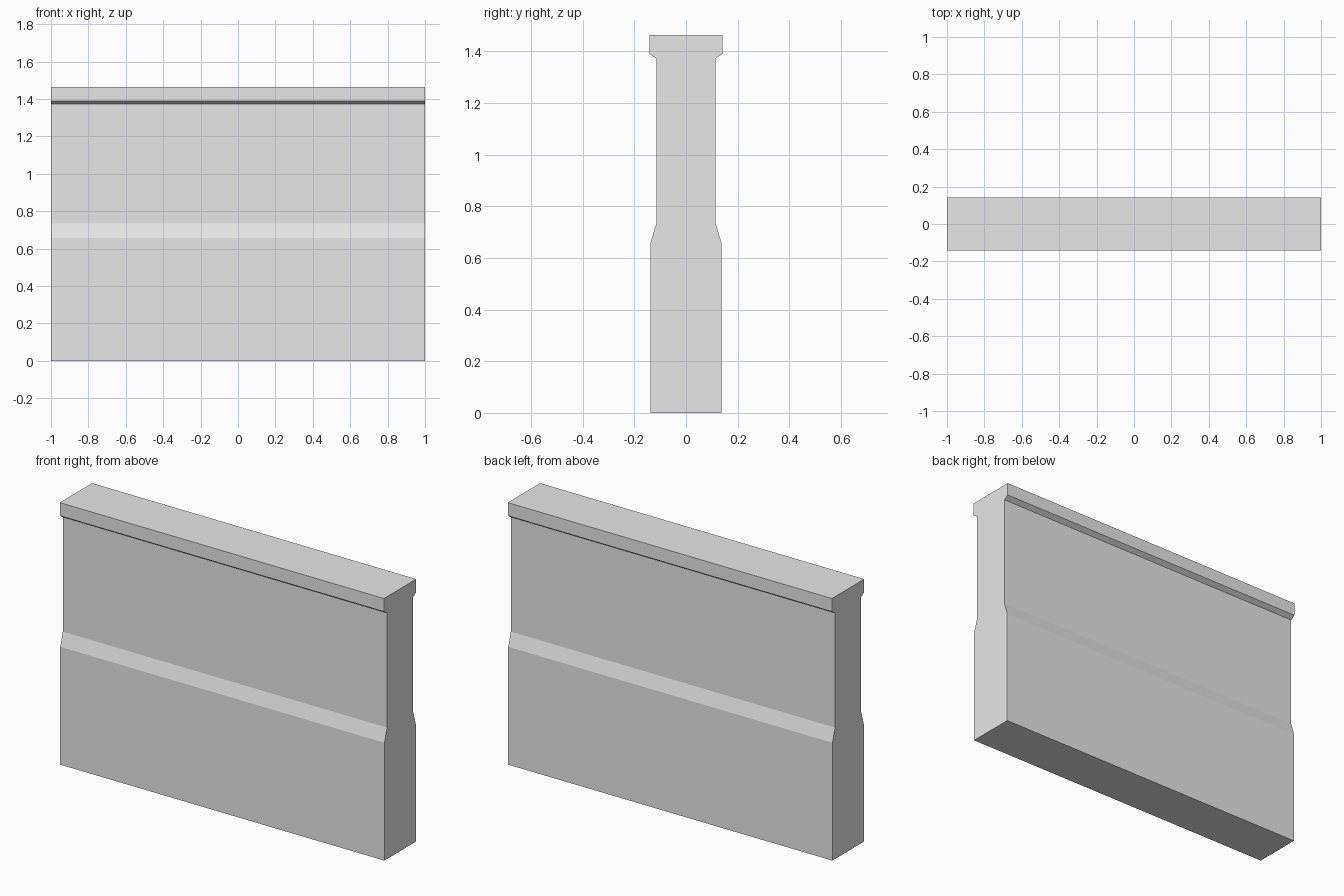
import bpy
import bmesh

cube = bpy.data.objects.get("Cube")
if cube:
    bpy.data.objects.remove(cube, do_unlink=True)

# Plain grey for the whole wall
GREY = (0.8, 0.8, 0.8, 1.0)
grey = bpy.data.materials.new("plain_grey")
grey.use_nodes = True
grey.diffuse_color = GREY
grey.node_tree.nodes["Principled BSDF"].inputs["Base Color"].default_value = GREY

# Half profile, bottom to top: plinth, sloped ledge, upper wall, coping
HALF_PROFILE = [(0.138, 0), (0.138, 0.657), (0.115, 0.733),
                (0.115, 1.372), (0.142, 1.39), (0.142, 1.463)]
LENGTH = 2.0


def extrude_profile(name, half, length, material):
    """Mirror a half profile across y and extrude it along x."""
    outline = [(y, z) for y, z in half] + [(-y, z) for y, z in reversed(half)]
    bm = bmesh.new()
    end = bm.faces.new([bm.verts.new((-length / 2, y, z)) for y, z in outline])
    result = bmesh.ops.extrude_face_region(bm, geom=[end], use_keep_orig=True)
    moved = [v for v in result["geom"] if isinstance(v, bmesh.types.BMVert)]
    bmesh.ops.translate(bm, verts=moved, vec=(length, 0, 0))
    bmesh.ops.recalc_face_normals(bm, faces=bm.faces)
    mesh = bpy.data.meshes.new(name)
    bm.to_mesh(mesh)
    bm.free()
    mesh.materials.append(material)
    obj = bpy.data.objects.new(name, mesh)
    bpy.context.collection.objects.link(obj)
    return obj


extrude_profile("parapet_wall", HALF_PROFILE, LENGTH, grey)
